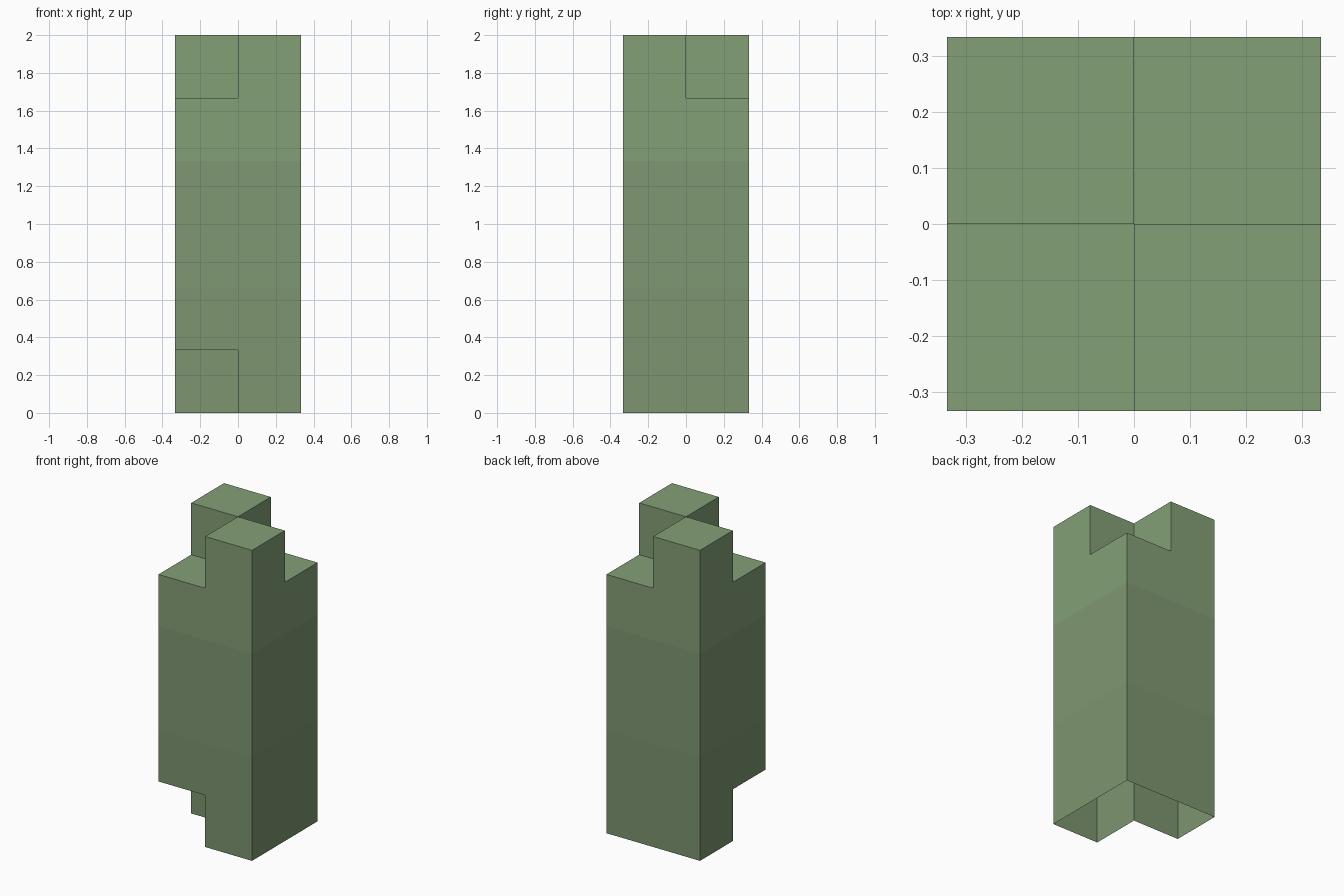
import bpy, bmesh, math
from mathutils import Vector

if "Cube" in bpy.data.objects:
    bpy.data.objects.remove(bpy.data.objects["Cube"])

S = 1 / 3  # edge of one octant cell

# Two opposite top quadrants and one bottom quadrant are notched out
notches = {(0, 0, 5), (1, 1, 5), (0, 0, 0)}
cells = {(x, y, z) for x in range(2) for y in range(2) for z in range(6)} - notches

# Shell: one quad per exposed cell side, underside left open
bm = bmesh.new()
for cell in sorted(cells):
    centre = Vector(((cell[0] - 0.5) * S, (cell[1] - 0.5) * S, (cell[2] + 0.5) * S))
    for axis in range(3):
        for sign in (-1, 1):
            near = list(cell)
            near[axis] += sign
            if tuple(near) in cells or near[2] < 0:
                continue
            n, u, v = Vector(), Vector(), Vector()
            n[axis], u[(axis + 1) % 3], v[(axis + 2) % 3] = sign, 1, sign
            corners = [(-1, -1), (1, -1), (1, 1), (-1, 1)]
            face = bm.faces.new([bm.verts.new(centre + (n + u * a + v * b) * S / 2)
                                 for a, b in corners])
            face.material_index = cell[2] // 2

# Join the cells and clear the needless edges inside flat areas
bmesh.ops.remove_doubles(bm, verts=bm.verts, dist=0.001)
bmesh.ops.dissolve_limit(bm, angle_limit=math.radians(1), verts=bm.verts,
                         edges=bm.edges, delimit={'MATERIAL'})

mesh = bpy.data.meshes.new("notched_pillar")
bm.to_mesh(mesh)
bm.free()
pillar = bpy.data.objects.new("notched_pillar", mesh)
bpy.context.collection.objects.link(pillar)

# Three stacked bands, slightly lighter towards the top
for name, colour in (("lower_band", (0.205, 0.305, 0.16, 1)),
                     ("middle_band", (0.213, 0.318, 0.17, 1)),
                     ("upper_band", (0.23, 0.35, 0.185, 1))):
    mat = bpy.data.materials.new(name)
    mat.diffuse_color = colour
    mat.use_nodes = True
    mat.node_tree.nodes["Principled BSDF"].inputs["Base Color"].default_value = mat.diffuse_color
    mesh.materials.append(mat)
